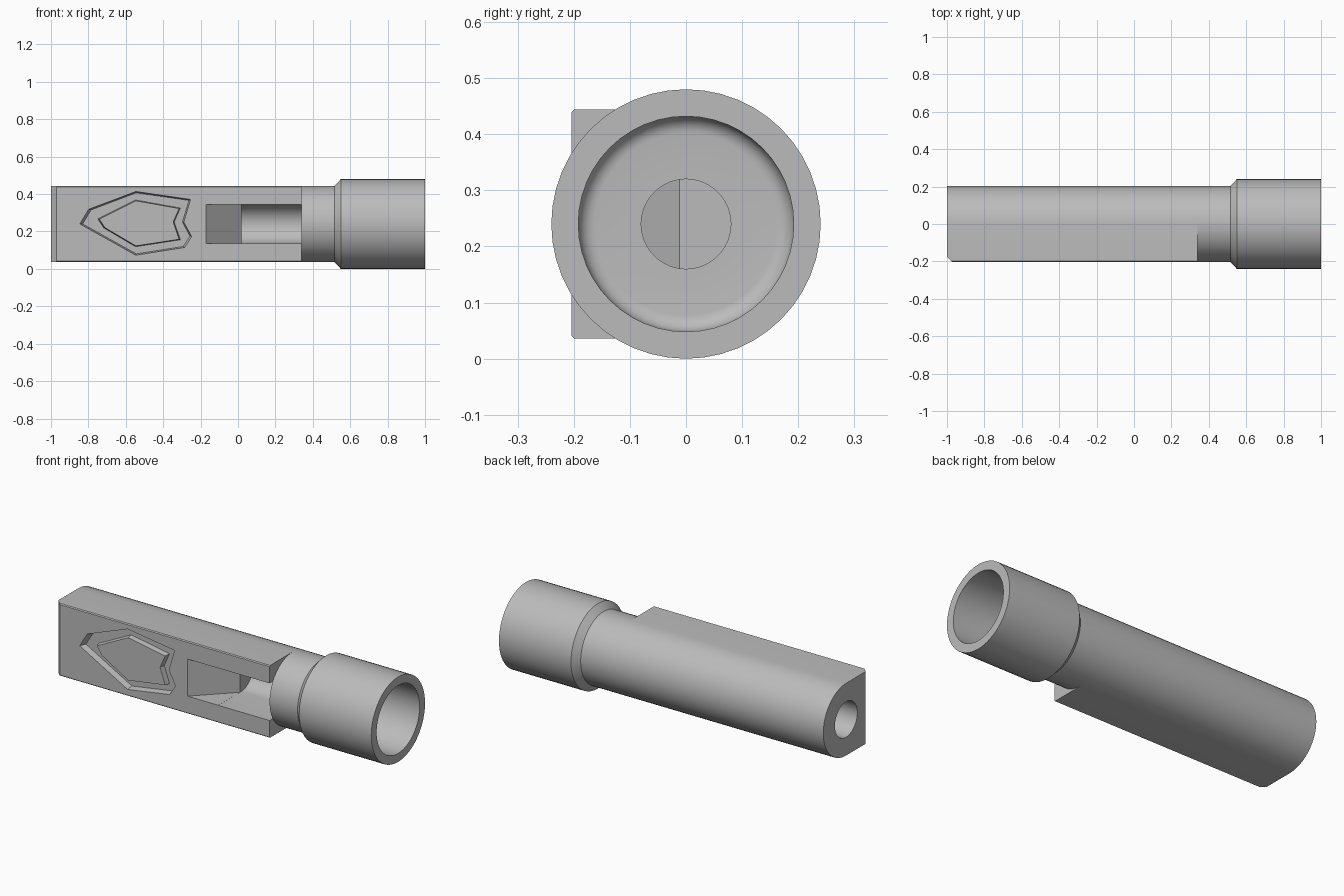
import bpy, bmesh, math
from mathutils import Vector

if "Cube" in bpy.data.objects:
    bpy.data.objects.remove(bpy.data.objects["Cube"], do_unlink=True)

AXIS_Z = 0.24      # height of the centre line
BODY_R = 0.204     # half width of the mouthpiece body
BORE_R = 0.105
SIDES = 48

grey = bpy.data.materials.new("plain_grey")
grey.use_nodes = True
grey.diffuse_color = (0.5, 0.5, 0.5, 1)
grey.node_tree.nodes["Principled BSDF"].inputs["Base Color"].default_value = (0.5, 0.5, 0.5, 1)


def finish(name, bm):
    bmesh.ops.recalc_face_normals(bm, faces=bm.faces)
    mesh = bpy.data.meshes.new(name)
    bm.to_mesh(mesh)
    bm.free()
    mesh.materials.append(grey)
    obj = bpy.data.objects.new(name, mesh)
    bpy.context.collection.objects.link(obj)
    return obj


def prism(name, start, end):
    """Join two matching outlines into a closed solid."""
    bm = bmesh.new()
    a = [bm.verts.new(p) for p in start]
    b = [bm.verts.new(p) for p in end]
    bm.faces.new(a)
    bm.faces.new(b)
    for i in range(len(a)):
        j = (i + 1) % len(a)
        bm.faces.new((a[i], a[j], b[j], b[i]))
    return finish(name, bm)


def along_x(name, outline, x0, x1):
    return prism(name, *[[(x, y, AXIS_Z + z) for y, z in outline] for x in (x0, x1)])


def arc(r, a0, a1, n):
    return [(r * math.cos(a0 + (a1 - a0) * i / n), r * math.sin(a0 + (a1 - a0) * i / n))
            for i in range(n + 1)]


def lathe(name, profile):
    """Spin a closed (x, radius) profile around the centre line."""
    bm = bmesh.new()
    rings = []
    for k in range(SIDES):
        t = 2 * math.pi * k / SIDES
        rings.append([bm.verts.new((x, r * math.cos(t), AXIS_Z + r * math.sin(t)))
                      for x, r in profile])
    n = len(profile)
    for k in range(SIDES):
        a, b = rings[k], rings[(k + 1) % SIDES]
        for i in range(n):
            j = (i + 1) % n
            bm.faces.new((a[i], a[j], b[j], b[i]))
    return finish(name, bm)


def cut(obj, cutter):
    mod = obj.modifiers.new("cut", 'BOOLEAN')
    mod.operation = 'DIFFERENCE'
    mod.solver = 'EXACT'
    mod.object = cutter
    bpy.context.view_layer.update()
    select(obj)
    bpy.ops.object.modifier_apply(modifier=mod.name)
    bpy.data.objects.remove(cutter, do_unlink=True)


def select(obj):
    bpy.ops.object.select_all(action='DESELECT')
    obj.select_set(True)
    bpy.context.view_layer.objects.active = obj


# Mouthpiece body: flat front, half-round back
half = math.pi / 2
c = 0.005
d_outline = arc(BODY_R, -half, half, SIDES // 2) + [
    (-BODY_R + c, BODY_R), (-BODY_R, BODY_R - c),
    (-BODY_R, -BODY_R + c), (-BODY_R + c, -BODY_R)]
body = along_x("mouthpiece_body", d_outline, -1, 0.34)

# Chamfer on the end of the flat front
wedge = [(-1.05, -0.124), (-0.92, -0.254), (-1.05, -0.254)]
cut(body, prism("chamfer_cutter", *[[(x, y, z) for x, y in wedge] for z in (-0.1, 0.6)]))

# Open chamber with a rounded floor
u_outline = arc(BORE_R, -half, half, SIDES // 2) + [(-0.25, BORE_R), (-0.25, -BORE_R)]
cut(body, along_x("chamber_cutter", u_outline, 0.02, 0.4))

# Sloped lip of the chamber
ramp = [(-0.218, -0.25), (0.02, -0.012), (0.08, -0.012), (0.08, -0.25)]
w = BORE_R - 0.0005
cut(body, prism("ramp_cutter", *[[(x, y, AXIS_Z + z) for x, y in ramp] for z in (-w, w)]))

# Blind hole in the end
cut(body, along_x("end_hole_cutter", arc(0.1, 0, 2 * math.pi, SIDES)[:-1], -1.05, -0.3))

# Arrow-shaped recess and the raised island in it
recess = [(-0.853, 0.24), (-0.805, 0.32), (-0.548, 0.417), (-0.249, 0.374),
          (-0.286, 0.251), (-0.243, 0.171), (-0.281, 0.112), (-0.548, 0.07)]
island = [(-0.751, 0.267), (-0.548, 0.369), (-0.307, 0.326),
          (-0.34, 0.251), (-0.307, 0.155), (-0.548, 0.118), (-0.719, 0.219)]


def plate(name, outline, y0, y1, shrink):
    mid = sum((Vector(p) for p in outline), Vector((0, 0))) / len(outline)
    ends = []
    for y, s in ((y0, 1), (y1, shrink)):
        pts = [mid + (Vector(p) - mid) * s for p in outline]
        ends.append([(p.x, y, p.y) for p in pts])
    return prism(name, *ends)


cut(body, plate("recess_cutter", recess, -0.22, -0.17, 0.94))
emblem = plate("raised_island", island, -0.165, -0.2, 0.96)

# Neck, flared socket and stepped bore
fillet = 0.03
floor_x, socket_r = 0.58, 0.192
corner = [(floor_x + fillet - y, socket_r - fillet + z)
          for y, z in arc(fillet, half, 0, 6)]
tube = lathe("neck_and_socket", [
    (0.34, 0.08), (0.34, BODY_R), (0.515, BODY_R), (0.55, 0.24),
    (1.0, 0.24), (1.0, socket_r)] + corner + [(floor_x, 0.08)])

for obj in (body, emblem, tube):
    select(obj)
    bpy.ops.object.shade_smooth_by_angle(angle=math.radians(30))
